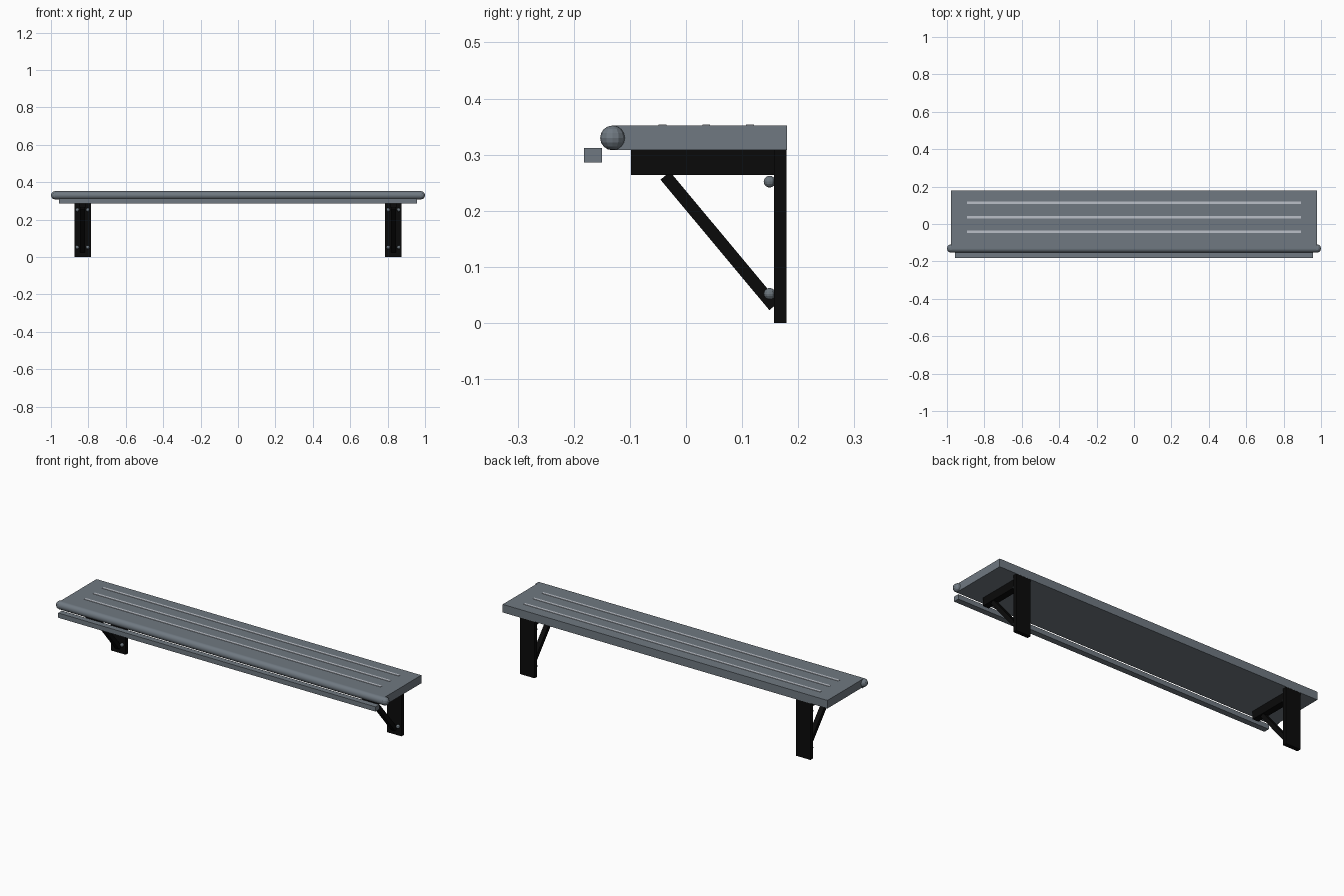
import bpy
import math

if "Cube" in bpy.data.objects:
    bpy.data.objects.remove(bpy.data.objects["Cube"])


def material(name, rgb):
    m = bpy.data.materials.new(name)
    m.diffuse_color = (*rgb, 1)
    m.use_nodes = True
    m.node_tree.nodes["Principled BSDF"].inputs["Base Color"].default_value = m.diffuse_color
    return m


STEEL = material("slate_grey", (0.16, 0.19, 0.22))
BOLT = material("bolt_grey", (0.15, 0.18, 0.205))
PALE = material("pale_grey", (0.50, 0.53, 0.58))
BLACK = material("black", (0.003, 0.003, 0.003))


def finish(name, mat):
    ob = bpy.context.object
    ob.name = name
    ob.data.materials.append(mat)
    return ob


def box(name, lo, hi, mat):
    """Box between two opposite corners."""
    bpy.ops.mesh.primitive_cube_add(size=1, location=[(a + b) / 2 for a, b in zip(lo, hi)])
    ob = finish(name, mat)
    ob.scale = [b - a for a, b in zip(lo, hi)]
    return ob


def ball(name, centre, radius, mat):
    bpy.ops.mesh.primitive_uv_sphere_add(segments=12, ring_count=8, radius=radius, location=centre)
    ob = finish(name, mat)
    bpy.ops.object.shade_smooth_by_angle(angle=math.radians(20))
    return ob


# Shelf board
box("shelf_board", (-0.978, -0.131, 0.308), (0.978, 0.18, 0.352), STEEL)

# Rounded front nosing with ball ends
NOSE = (-0.131, 0.33)
bpy.ops.mesh.primitive_cylinder_add(vertices=12, radius=0.022, depth=1.956,
                                    location=(0, *NOSE), rotation=(0, math.pi / 2, 0))
finish("front_nosing", STEEL)
bpy.ops.object.shade_smooth_by_angle(angle=math.radians(35))
for s in (-1, 1):
    ball("nosing_end", (s * 0.978, *NOSE), 0.022, STEEL)

# Strip in front of the shelf
box("front_strip", (-0.956, -0.182, 0.286), (0.956, -0.15, 0.312), STEEL)

# Pale lines along the top
for y in (-0.042, 0.036, 0.114):
    box("top_line", (-0.893, y - 0.007, 0.351), (0.893, y + 0.007, 0.354), PALE)

# Wall brackets
for s in (-1, 1):
    x = s * 0.831
    box("bracket_plate", (x - 0.044, 0.157, 0), (x + 0.044, 0.179, 0.308), BLACK)
    box("bracket_arm", (x - 0.018, -0.098, 0.264), (x + 0.018, 0.158, 0.308), BLACK)

    # Diagonal brace from the arm to the foot of the plate
    y0, z0, y1, z1 = -0.037, 0.2625, 0.157, 0.03
    length = math.hypot(y1 - y0, z1 - z0)
    brace = box("bracket_brace", (x - 0.013, -length / 2, -0.011),
                (x + 0.013, length / 2, 0.011), BLACK)
    brace.location = (x, (y0 + y1) / 2, (z0 + z1) / 2)
    brace.rotation_euler.x = math.atan2(z1 - z0, y1 - y0)

    # Bolts on the plate
    for dx in (-0.028, 0.028):
        for z in (0.052, 0.252):
            ball("bolt", (x + dx, 0.149, z), 0.0105, BOLT)
